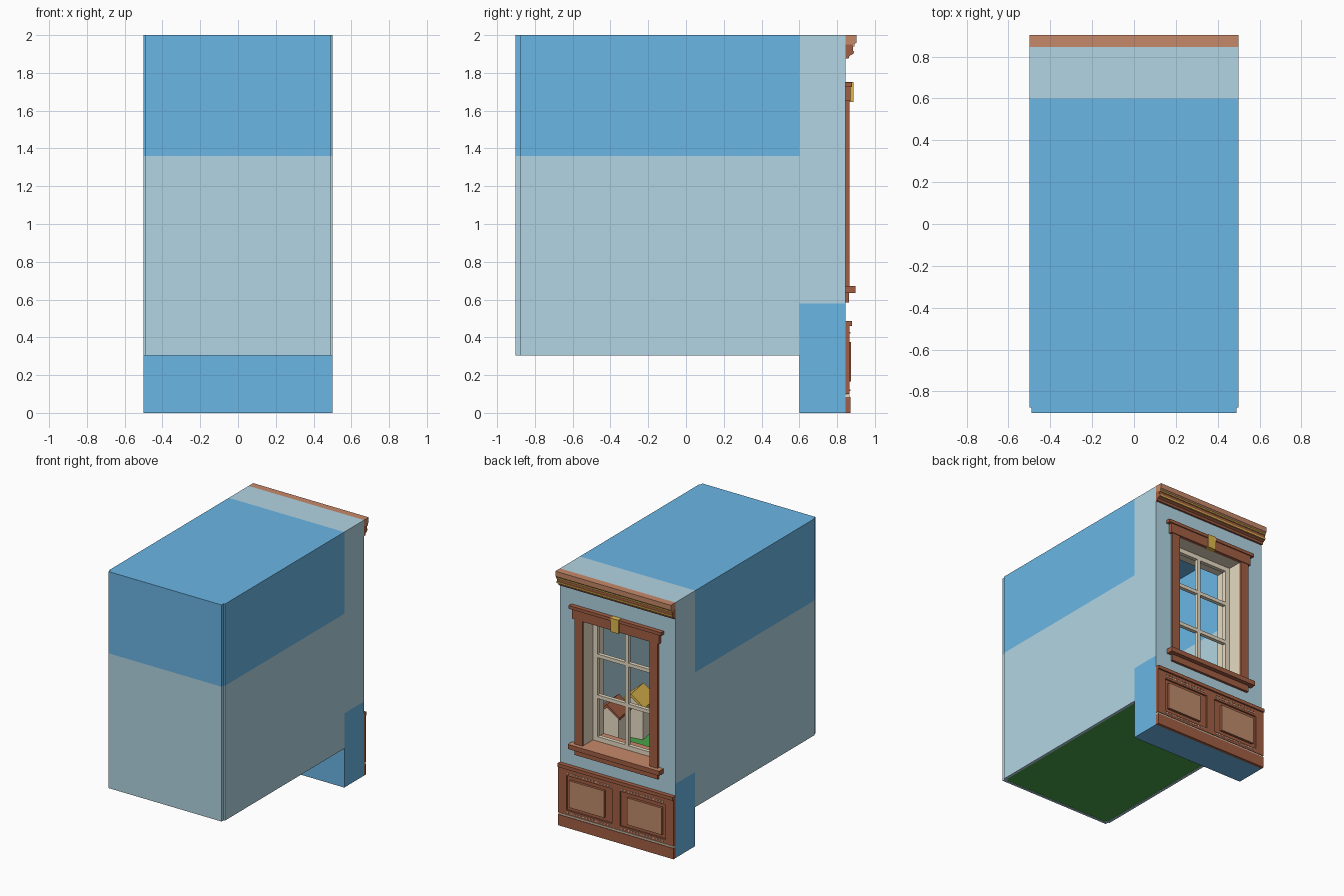
import bpy
import bmesh
from math import radians
from mathutils import Matrix, Vector

if "Cube" in bpy.data.objects:
    bpy.data.objects.remove(bpy.data.objects["Cube"], do_unlink=True)


def material(name, rgb):
    lin = [((c / 255 + 0.055) / 1.055) ** 2.4 for c in rgb] + [1.0]
    m = bpy.data.materials.new(name)
    m.use_nodes = True
    m.diffuse_color = lin
    m.node_tree.nodes["Principled BSDF"].inputs["Base Color"].default_value = lin
    return m


BLUE = material("sky blue", (106, 182, 229))
PALE = material("pale blue", (178, 213, 227))
BROWN = material("wood brown", (162, 94, 68))
LIGHT = material("light wood", (198, 137, 105))
TAN = material("panel tan", (190, 140, 106))
GOLD = material("gold", (224, 184, 78))
CREAM = material("cream", (232, 220, 196))
GREEN = material("grass green", (72, 163, 74))


def finish(name, bm, mats, rule=None):
    """Turn a bmesh into an object, colouring faces by an optional rule."""
    bmesh.ops.recalc_face_normals(bm, faces=bm.faces)
    bm.normal_update()
    if rule:
        for f in bm.faces:
            f.material_index = rule(f.calc_center_median(), f.normal)
    me = bpy.data.meshes.new(name)
    bm.to_mesh(me)
    bm.free()
    for m in mats:
        me.materials.append(m)
    ob = bpy.data.objects.new(name, me)
    bpy.context.collection.objects.link(ob)
    return ob


def add_box(bm, x, y, z):
    mid = Vector([sum(r) / 2 for r in (x, y, z)])
    size = [r[1] - r[0] for r in (x, y, z)]
    mat = Matrix.Translation(mid) @ Matrix.Diagonal((*size, 1))
    bmesh.ops.create_cube(bm, size=1, matrix=mat)


def boxes(name, mat, *parts):
    bm = bmesh.new()
    for p in parts:
        add_box(bm, *p)
    return finish(name, bm, [mat])


def prism(name, mat, profile, x0, x1):
    """Extrude a (y, z) profile along x."""
    bm = bmesh.new()
    a, b = [[bm.verts.new((x, y, z)) for y, z in profile] for x in (x0, x1)]
    bm.faces.new(a)
    bm.faces.new(b)
    for i in range(len(a)):
        j = (i + 1) % len(a)
        bm.faces.new((a[i], a[j], b[j], b[i]))
    return finish(name, bm, [mat])


BACK = 0.902           # half length
WALL = 0.845           # outer face of the window wall
INNER = 0.6            # inner face of the window wall
LAWN = 0.5             # height of the raised lawn
W, BOTTOM, TOP = 0.29, 0.67, 1.65   # window opening

# Window wall: grid of cells with the opening left out, given depth
bm = bmesh.new()
xs, zs = [-0.5, -W, W, 0.5], [0, 0.305, 0.58, BOTTOM, TOP, 2]
grid = [[bm.verts.new((x, WALL, z)) for x in xs] for z in zs]
for r in range(len(zs) - 1):
    for c in range(3):
        if (r, c) != (3, 1):
            bm.faces.new((grid[r][c], grid[r][c + 1], grid[r + 1][c + 1], grid[r + 1][c]))
ext = bmesh.ops.extrude_face_region(bm, geom=bm.faces[:])
moved = [v for v in ext["geom"] if isinstance(v, bmesh.types.BMVert)]
bmesh.ops.translate(bm, verts=moved, vec=(0, INNER - WALL, 0))


def wall_rule(c, n):
    if abs(n.y) > 0.5:
        return 1 if n.y < 0 and c.z < 0.305 else 0
    if abs(c.x) < 0.4 and 0.6 < c.z < 1.9:
        return 2
    return 1 if c.z < 0.58 else 0


finish("window_wall", bm, [PALE, BLUE, CREAM], wall_rule)

# Scenery box: open shell with notched corners, sky above and haze below
bm = bmesh.new()
plan = [(0.5, INNER), (0.5, -0.876), (0.489, -0.876), (0.489, -BACK)]
plan += [(-x, y) for x, y in reversed(plan)]
rings = [[bm.verts.new((x, y, z)) for x, y in plan] for z in (0.305, 1.36, 2)]
for lo, hi in zip(rings, rings[1:]):
    for i in range(len(plan) - 1):
        bm.faces.new((lo[i], lo[i + 1], hi[i + 1], hi[i]))
bm.faces.new(rings[2])
shell = finish("scenery_box", bm, [PALE, BLUE], lambda c, n: int(c.z > 1.36))
solid = shell.modifiers.new("thickness", "SOLIDIFY")
solid.thickness, solid.offset, solid.use_even_offset = 0.02, -1, True

# Ground and raised lawn
boxes("ground", GREEN, ((-0.48, 0.48), (-0.882, INNER), (0.308, 0.315)))
boxes("lawn", GREEN, ((-0.48, 0.48), (-0.3, 0.59), (0.315, LAWN)))

# Cornice
prism("cornice_crown", LIGHT, [(WALL, 1.95), (0.89, 1.95), (0.902, 1.96),
                               (0.902, 2), (WALL, 2)], -0.5, 0.5)
prism("cornice_moulding", BROWN, [(WALL, 1.875), (0.86, 1.875), (0.866, 1.89), (0.884, 1.9),
                                  (0.884, 1.95), (WALL, 1.95)], -0.5, 0.5)
boxes("cornice_gold_trim", GOLD,
      ((-0.5, 0.5), (0.88, 0.893), (1.939, 1.95)),
      ((-0.5, 0.5), (0.86, 0.889), (1.903, 1.915)))

# Window surround
boxes("window_jambs", BROWN, *[((s * 0.325 - 0.035, s * 0.325 + 0.035), (WALL, 0.866),
                                (BOTTOM, TOP)) for s in (-1, 1)])
boxes("window_header", BROWN,
      ((-0.375, 0.375), (WALL, 0.872), (TOP, 1.725)),
      ((-0.4, 0.4), (WALL, 0.88), (1.725, 1.75)))
boxes("keystone", GOLD, ((-0.035, 0.035), (WALL, 0.886), (1.645, 1.752)))
boxes("window_apron", BROWN, ((-0.36, 0.36), (WALL, 0.864), (0.585, 0.635)))
bm = bmesh.new()
add_box(bm, (-0.395, 0.395), (WALL, 0.898), (0.635, 0.672))
finish("window_sill", bm, [BROWN, LIGHT], lambda c, n: int(n.z > 0.5))
boxes("inner_sill", LIGHT, ((-W, W), (INNER, WALL), (0.664, 0.672)))

# Sash: two columns by three rows of panes
Y = (0.705, 0.735)
bars = [((s * 0.27 - 0.02, s * 0.27 + 0.02), Y, (BOTTOM, TOP)) for s in (-1, 1)]
bars += [((-W, W), Y, (z - 0.018, z + 0.018)) for z in (0.69, 1.632)]
bars += [((-0.25, 0.25), (0.705, 0.735), (z - 0.014, z + 0.014)) for z in (1.02, 1.34)]
bars.append(((-0.015, 0.015), (0.705, 0.735), (0.7, 1.62)))
boxes("window_sash", CREAM, *bars)

# Panelled lower wall
boxes("panel_backing", BROWN, ((-0.5, 0.5), (WALL, 0.853), (0.1, 0.45)))
frame = [((c - 0.035, c + 0.035), (0.85, 0.866), (0.1, 0.44)) for c in (-0.465, 0, 0.465)]
frame += [((-0.5, 0.5), (0.85, 0.865), z) for z in ((0.1, 0.135), (0.405, 0.44))]
boxes("panel_frame", BROWN, *frame)
for side, s in (("left", 1), ("right", -1)):
    bm = bmesh.new()
    add_box(bm, (s * 0.25 - 0.15, s * 0.25 + 0.15), (0.853, 0.873), (0.165, 0.375))
    finish("raised_panel_" + side, bm, [BROWN, TAN], lambda c, n: int(n.y > 0.5))
boxes("dado_rail", BROWN, ((-0.5, 0.5), (WALL, 0.866), (0.44, 0.46)),
      ((-0.5, 0.5), (WALL, 0.878), (0.46, 0.487)))
boxes("baseboard", BROWN, ((-0.5, 0.5), (WALL, 0.87), (0, 0.085)))
boxes("baseboard_bead", CREAM, ((-0.5, 0.5), (WALL, 0.865), (0.085, 0.097)))
beads = [((s * (0.06 + 0.027 * i), s * (0.06 + 0.027 * i) + 0.009), (0.862, 0.87), (z, z + 0.009))
         for i in range(14) for s in (-1, 1) for z in (0.115, 0.42)]
boxes("panel_beads", CREAM, *beads)


# Small houses on the lawn
def house(label, roof, x, y, half, eaves, peak):
    out = half + 0.02
    body = prism(label + "_walls", CREAM, [(-half, LAWN), (half, LAWN), (half, eaves),
                                           (0, peak), (-half, eaves)], -half, half)
    top = prism(label + "_roof", roof, [(-out, eaves - 0.02), (0, peak), (out, eaves - 0.02),
                                        (out, eaves), (0, peak + 0.025), (-out, eaves)], -out, out)
    for ob in (body, top):
        ob.location = (x, y, 0)
        ob.rotation_euler.z = radians(100)


house("near_house", BROWN, 0.36, 0.39, 0.08, 0.755, 0.815)
house("far_house", GOLD, 0.31, 0.16, 0.085, 0.76, 0.825)
